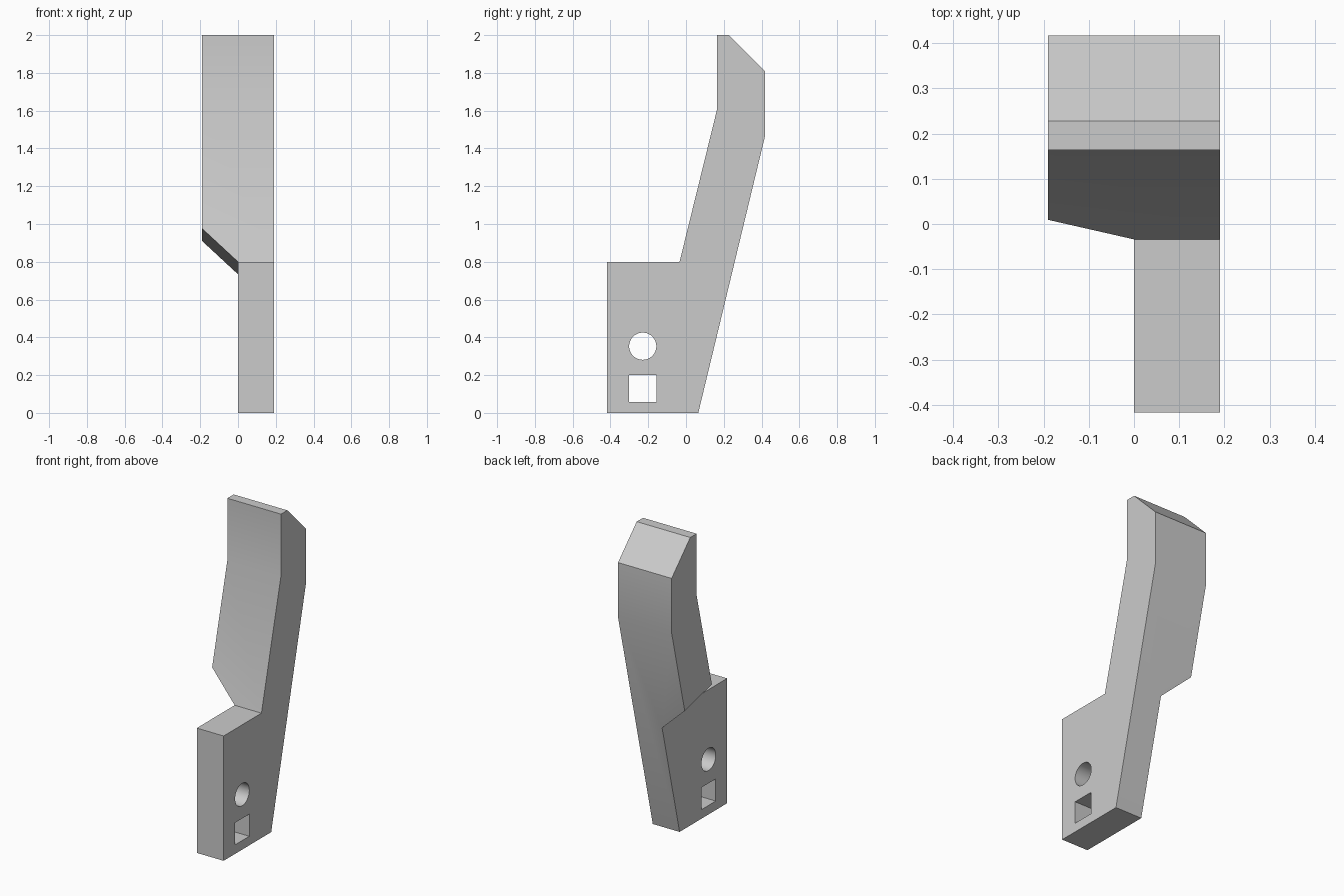
import bpy
import bmesh
import math
from mathutils import Vector

cube = bpy.data.objects.get("Cube")
if cube:
    bpy.data.objects.remove(cube, do_unlink=True)

HALF = 0.19      # half width of the strap
SLOPE = 0.24     # lean of the strap


def prism(name, points, direction):
    """Extrude a closed outline of 3D points along a direction."""
    bm = bmesh.new()
    face = bm.faces.new([bm.verts.new(p) for p in points])
    ext = bmesh.ops.extrude_face_region(bm, geom=[face])
    moved = [v for v in ext["geom"] if isinstance(v, bmesh.types.BMVert)]
    bmesh.ops.translate(bm, verts=moved, vec=Vector(direction))
    bmesh.ops.recalc_face_normals(bm, faces=bm.faces[:])
    mesh = bpy.data.meshes.new(name)
    bm.to_mesh(mesh)
    bm.free()
    obj = bpy.data.objects.new(name, mesh)
    bpy.context.collection.objects.link(obj)
    return obj


def cut(target, cutter):
    """Subtract a cutter from the target and discard it."""
    mod = target.modifiers.new("cut", "BOOLEAN")
    mod.operation = "DIFFERENCE"
    mod.solver = "EXACT"
    mod.object = cutter
    bpy.context.view_layer.objects.active = target
    bpy.ops.object.modifier_apply(modifier=mod.name)
    bpy.data.objects.remove(cutter, do_unlink=True)


# Full-width bracket from its side outline (y, z)
side = [(-0.417, 0), (0.065, 0), (0.417, 1.46), (0.417, 1.81), (0.228, 2),
        (0.164, 2), (0.164, 1.605), (-0.034, 0.8), (-0.417, 0.8)]
bracket = prism("bracket", [(-HALF, y, z) for y, z in side], (2 * HALF, 0, 0))

# Remove the right half below a diagonal square to the leaning strap
top = 0.8 + SLOPE * (1 - 0.034)
outline = [(0, -1), (0, top), (-0.4, top + 0.4 * 0.98), (-0.4, -1)]
cut(bracket, prism("lower_notch", [(x, -1, z) for x, z in outline],
                   (0, 2, -2 * SLOPE)))

# Round and square mounting holes through the plate
ring = [math.tau * i / 48 for i in range(48)]
round_hole = [(-0.1, -0.229 + 0.072 * math.cos(a), 0.353 + 0.072 * math.sin(a))
              for a in ring]
square_hole = [(-0.1, y, z) for y, z in
               [(-0.301, 0.058), (-0.157, 0.058), (-0.157, 0.2), (-0.301, 0.2)]]
for label, hole in (("round_hole", round_hole), ("square_hole", square_hole)):
    cut(bracket, prism(label, hole, (0.4, 0, 0)))

# Plain grey finish
grey = bpy.data.materials.new("light grey")
grey.use_nodes = True
colour = (0.6, 0.6, 0.6, 1)
grey.diffuse_color = colour
grey.node_tree.nodes["Principled BSDF"].inputs["Base Color"].default_value = colour
bracket.data.materials.clear()
bracket.data.materials.append(grey)

# Soft bends and round hole, crisp corners
bpy.ops.object.select_all(action="DESELECT")
bracket.select_set(True)
bpy.context.view_layer.objects.active = bracket
bpy.ops.object.shade_smooth_by_angle(angle=math.radians(30))
